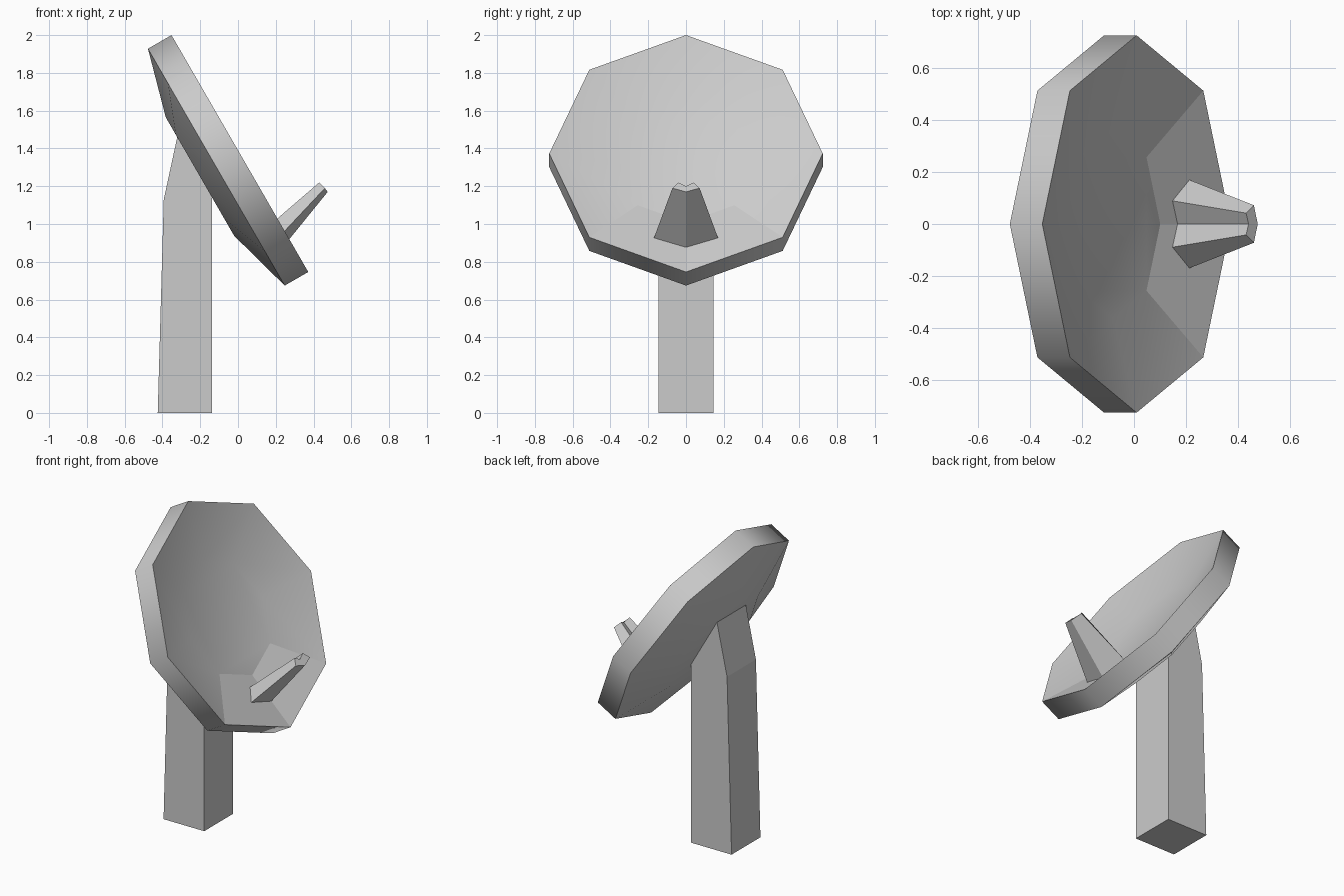
import bpy
import bmesh
from math import cos, sin, pi, radians
from mathutils import Vector

cube = bpy.data.objects.get("Cube")
if cube:
    bpy.data.objects.remove(cube, do_unlink=True)

# Single painted metal colour
grey = bpy.data.materials.new("light grey metal")
grey.use_nodes = True
colour = (0.6, 0.6, 0.6, 1)
grey.diffuse_color = colour
grey.node_tree.nodes["Principled BSDF"].inputs["Base Color"].default_value = colour


def loft(name, rings):
    """Skin a list of equal-sized point rings and close both ends."""
    bm = bmesh.new()
    loops = [[bm.verts.new(p) for p in ring] for ring in rings]
    n = len(loops[0])
    for a, b in zip(loops, loops[1:]):
        for i in range(n):
            j = (i + 1) % n
            bm.faces.new((a[i], a[j], b[j], b[i]))
    bm.faces.new(loops[0])
    bm.faces.new(loops[-1])
    bmesh.ops.recalc_face_normals(bm, faces=bm.faces)
    mesh = bpy.data.meshes.new(name)
    bm.to_mesh(mesh)
    bm.free()
    mesh.materials.append(grey)
    obj = bpy.data.objects.new(name, mesh)
    bpy.context.collection.objects.link(obj)
    return obj


# Dish: octagonal shallow bowl tilted 30 degrees above the horizon
SIDES = 8
centre = Vector((0.01, 0, 1.373))
axis = Vector((cos(pi / 6), 0, sin(pi / 6)))
up = Vector((-sin(pi / 6), 0, cos(pi / 6)))
side = Vector((0, 1, 0))


def dish_ring(radius, height):
    return [centre + axis * height
            + radius * (up * cos(2 * pi * i / SIDES) + side * sin(2 * pi * i / SIDES))
            for i in range(SIDES)]


profile = [(0.362, -0.104), (0.724, 0), (0.724, -0.144), (0.362, -0.244)]
dish = loft("dish", [dish_ring(r, h) for r, h in profile])

bpy.ops.object.select_all(action='DESELECT')
dish.select_set(True)
bpy.context.view_layer.objects.active = dish
bpy.ops.object.shade_smooth_by_angle(angle=radians(50))
# The two lowest bowl panels carry the horn and stay flat
for i in (SIDES // 2 - 1, SIDES // 2):
    dish.data.polygons[i].use_smooth = False

# Feed horn: notched six-sided spike rising from the lower bowl panels
base = [(0.24, 0, 0.875), (0.22, 0.17, 0.93), (0.15, 0.09, 0.976),
        (0.17, 0, 0.943), (0.15, -0.09, 0.976), (0.22, -0.17, 0.93)]
tip = [(0.475, 0, 1.17), (0.46, 0.072, 1.19), (0.43, 0.042, 1.22),
       (0.44, 0, 1.2), (0.43, -0.042, 1.22), (0.46, -0.072, 1.19)]
loft("feed_horn", [[Vector(p) - axis * 0.01 for p in base], tip])

# Post: side profile with a bent back edge, extruded across y, its top set into the dish
post = [(-0.425, 0), (-0.137, 0), (-0.137, 1.145), (-0.1, 1.18),
        (-0.28, 1.49), (-0.32, 1.468), (-0.393, 1.13)]
loft("post", [[(x, y, z) for x, z in post] for y in (-0.146, 0.146)])
